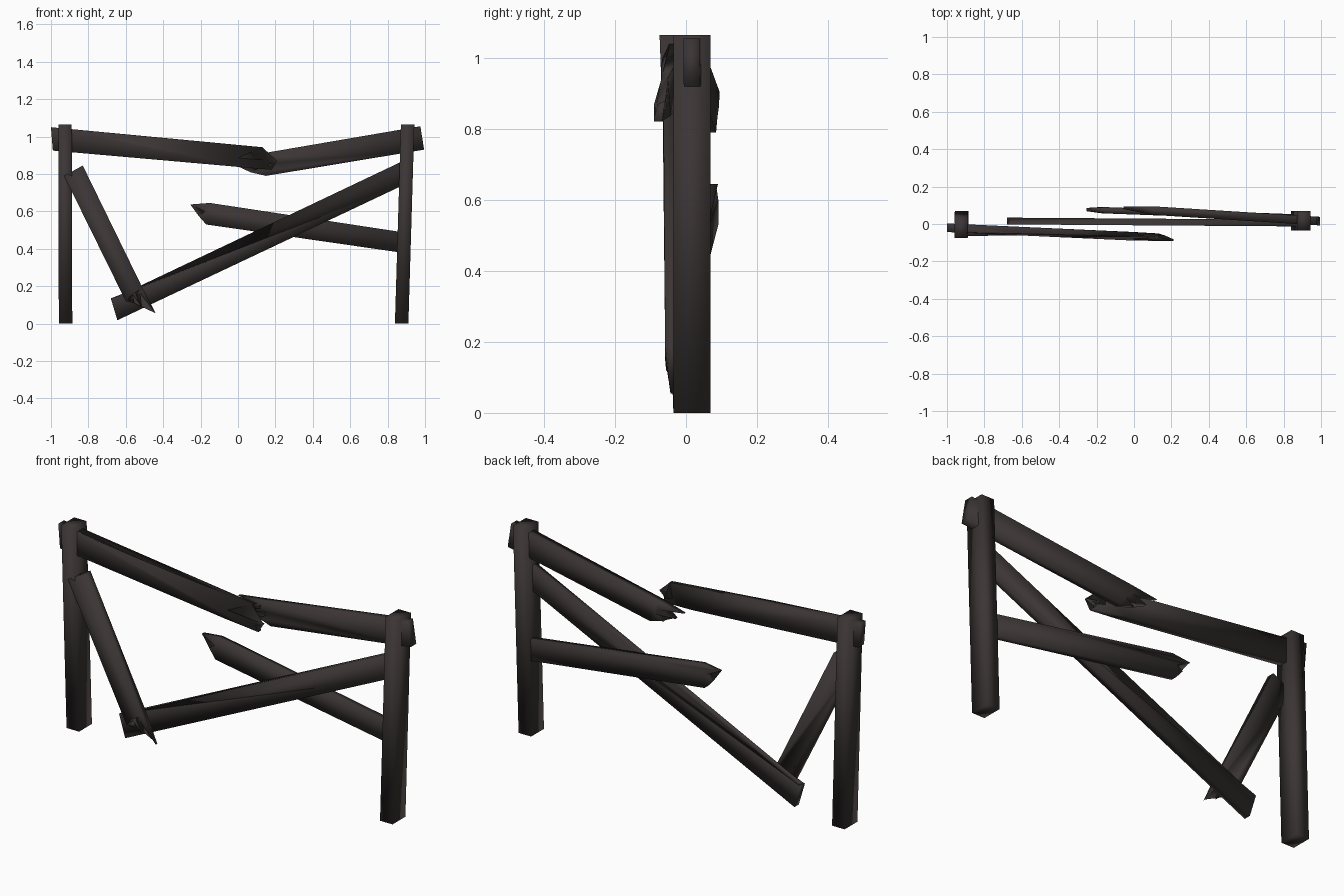
import bpy, bmesh

if "Cube" in bpy.data.objects:
    bpy.data.objects.remove(bpy.data.objects["Cube"])

wood = bpy.data.materials.new("charred_wood")
wood.diffuse_color = (0.044, 0.035, 0.035, 1)
wood.use_nodes = True
wood.node_tree.nodes["Principled BSDF"].inputs["Base Color"].default_value = wood.diffuse_color


def finish(name, bm):
    bmesh.ops.triangulate(bm, faces=[f for f in bm.faces if len(f.verts) > 4],
                          ngon_method='EAR_CLIP')
    bmesh.ops.recalc_face_normals(bm, faces=bm.faces[:])
    me = bpy.data.meshes.new(name)
    bm.to_mesh(me)
    bm.free()
    me.materials.append(wood)
    for p in me.polygons:
        p.use_smooth = True
    ob = bpy.data.objects.new(name, me)
    bpy.context.collection.objects.link(ob)


def post(name, bottom, top, w=0.072, d=0.105, h=1.065):
    """Leaning square post; bottom and top are (x, y) centres."""
    bm = bmesh.new()
    rings = []
    for (cx, cy), z in ((bottom, 0), (top, h)):
        rings.append([bm.verts.new((cx + sx * w / 2, cy + sy * d / 2, z))
                      for sx, sy in ((-1, -1), (1, -1), (1, 1), (-1, 1))])
    a, b = rings
    bm.faces.new(a)
    bm.faces.new(b)
    for i in range(4):
        j = (i + 1) % 4
        bm.faces.new((a[i], a[j], b[j], b[i]))
    finish(name, bm)


def plank(name, outline, ends, t):
    """Front outline (x, z[, y shift, thickness factor]) given depth t.
    The centre y runs straight between the two (x, y) ends."""
    (x0, y0), (x1, y1) = ends
    bm = bmesh.new()
    front, back = [], []
    for p in outline:
        x, z, shift, k = (tuple(p) + (0, 1)[len(p) - 2:])[:4]
        y = y0 + (y1 - y0) * (x - x0) / (x1 - x0) + shift
        front.append(bm.verts.new((x, y - t * k / 2, z)))
        back.append(bm.verts.new((x, y + t * k / 2, z)))
    bm.faces.new(front)
    bm.faces.new(back)
    n = len(front)
    for i in range(n):
        j = (i + 1) % n
        bm.faces.new((front[i], front[j], back[j], back[i]))
    finish(name, bm)


# Posts
post("left_post", (-0.922, 0.017), (-0.925, -0.022))
post("right_post", (0.875, 0.017), (0.907, 0.017))

# Snapped top rail, left half, with split splinters
plank("top_rail_left", [
    (-1.0, 1.05), (-0.99, 0.925), (0.0, 0.838), (0.18, 0.822, -0.005, 0.5),
    (0.16, 0.85, 0, 0.6), (0.21, 0.87, -0.01, 0.2), (0.0, 0.885, 0, 0.8),
    (0.13, 0.943, 0.012, 0.4), (-0.45, 0.997)],
    ((-1.0, -0.02), (0.2, -0.075)), 0.046)

# Snapped top rail, right half
plank("top_rail_right", [
    (0.975, 1.055), (0.995, 0.93), (0.15, 0.79, 0, 0.7), (0.07, 0.808, 0, 0.4),
    (0.12, 0.835, 0, 0.8), (0.0, 0.84, 0, 0.4), (0.09, 0.865, 0, 0.9),
    (-0.055, 0.885, 0.005, 0.3), (0.1, 0.905)],
    ((1.0, 0.015), (0.0, 0.078)), 0.046)

# Broken middle plank held by the right post
plank("middle_plank", [
    (0.87, 0.49), (0.87, 0.38), (-0.17, 0.53), (-0.21, 0.575, 0, 0.6),
    (-0.175, 0.60), (-0.255, 0.637, 0, 0.5), (-0.15, 0.645)],
    ((0.87, 0.035), (-0.25, 0.077)), 0.034)

# Long fallen diagonal plank
plank("long_diagonal_plank", [
    (0.9, 0.878), (0.9, 0.748), (-0.645, 0.018), (-0.68, 0.135), (-0.66, 0.137)],
    ((0.9, 0.005), (-0.68, 0.016)), 0.036)

# Short snapped plank hanging from the left post
plank("short_diagonal_plank", [
    (-0.83, 0.845), (-0.93, 0.79), (-0.6, 0.12, 0, 0.8), (-0.555, 0.11, 0, 0.4),
    (-0.565, 0.16), (-0.515, 0.09, 0, 0.5), (-0.525, 0.165),
    (-0.44, 0.055, 0, 0.3), (-0.51, 0.19)],
    ((-0.93, -0.045), (-0.45, -0.038)), 0.04)
